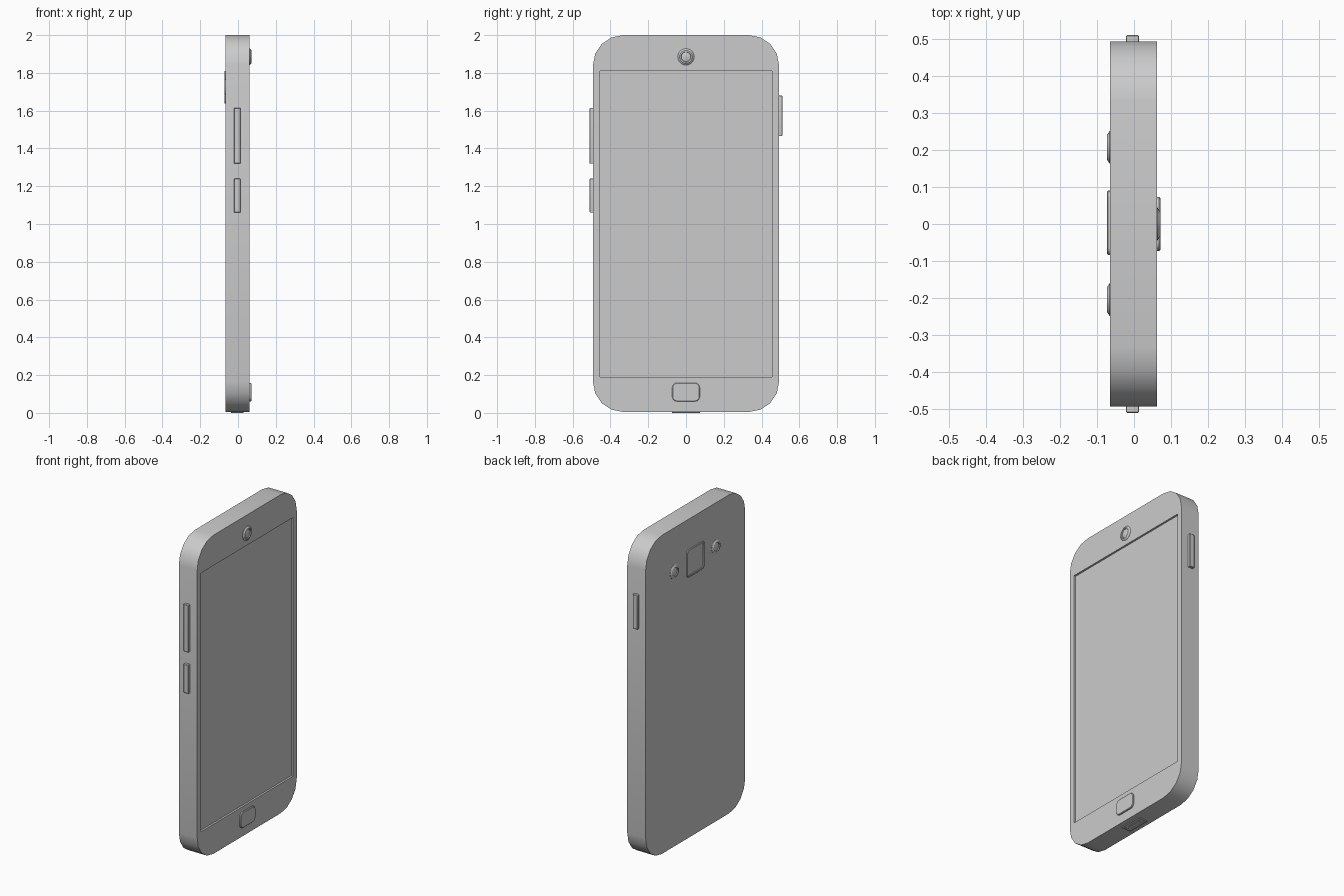
import bpy, bmesh, math
from mathutils import Vector

if "Cube" in bpy.data.objects:
    bpy.data.objects.remove(bpy.data.objects["Cube"])

# Each side maps (u, v, d) to world axes; d points out of the phone
SIDES = {
    "front": lambda u, v, d: (d, u, v),
    "back": lambda u, v, d: (-d, u, v),
    "left": lambda u, v, d: (u, -d, v),
    "right": lambda u, v, d: (u, d, v),
    "bottom": lambda u, v, d: (u, v, -d),
}


def outline(hu, hv, r, seg):
    """Rounded rectangle with seg facets per corner."""
    pts = []
    for i, (su, sv) in enumerate([(1, 1), (-1, 1), (-1, -1), (1, -1)]):
        for k in range(seg + 1):
            a = math.pi / 2 * (i + k / seg)
            pts.append((su * (hu - r) + r * math.cos(a), sv * (hv - r) + r * math.sin(a)))
    return pts


def loft(name, side, centre, loops, seg=4):
    """Skin rounded rectangles (half u, half v, radius, depth[, dv]) and cap both ends."""
    bm = bmesh.new()
    rings = []
    for hu, hv, r, d, *dv in loops:
        off = dv[0] if dv else 0
        rings.append([bm.verts.new(SIDES[side](centre[0] + u, centre[1] + off + v, d))
                      for u, v in outline(hu, hv, r, seg)])
    for a, b in zip(rings, rings[1:]):
        for i in range(len(a)):
            j = (i + 1) % len(a)
            bm.faces.new((a[i], a[j], b[j], b[i]))
    bm.faces.new(rings[0])
    bm.faces.new(rings[-1])
    bmesh.ops.remove_doubles(bm, verts=bm.verts, dist=1e-5)
    bmesh.ops.recalc_face_normals(bm, faces=bm.faces)
    me = bpy.data.meshes.new(name)
    bm.to_mesh(me)
    bm.free()
    ob = bpy.data.objects.new(name, me)
    bpy.context.collection.objects.link(ob)
    bpy.context.view_layer.objects.active = ob
    bpy.ops.object.select_all(action='DESELECT')
    ob.select_set(True)
    bpy.ops.object.shade_smooth_by_angle(angle=math.radians(30))
    return ob


def button(name, side, centre, hu, hv, r, base, top, bevel=0.003):
    loft(name, side, centre, [(hu, hv, r, base - 0.01), (hu, hv, r, top - bevel),
                              (hu - bevel, hv - bevel, max(r - bevel, 0.001), top)])


def lens(name, side, centre, base, top):
    profile = [(0.044, base - 0.005), (0.044, base + 0.001), (0.034, top), (0.027, top),
               (0.025, top - 0.005), (0.017, top - 0.003), (0.008, top - 0.001)]
    loft(name, side, centre, [(r, r, r, d) for r, d in profile], seg=5)


FRONT, BACK, EDGE = 0.062, 0.065, 0.493

# Body with recessed screen
loft("body", "front", (0, 1.0025), [
    (EDGE, 0.9975, 0.16, -BACK), (EDGE, 0.9975, 0.16, FRONT),
    (0.456, 0.81, 0, FRONT, -0.0025), (0.456, 0.81, 0, FRONT - 0.012, -0.0025)])

# Front camera and home button
lens("front_camera", "front", (0, 1.885), FRONT, 0.071)
button("home_button", "front", (0, 0.11), 0.073, 0.049, 0.025, FRONT, 0.071)

# Side buttons
for name, side, z, half in [("volume_button", "left", 1.467, 0.148),
                            ("mute_button", "left", 1.15, 0.09),
                            ("power_button", "right", 1.572, 0.107)]:
    button(name, side, (-0.004, z), 0.017, half, 0.003, EDGE, 0.51)

# Back camera: rim around a slightly sunk window
loft("back_camera", "back", (0.003, 1.725), [
    (0.087, 0.086, 0.02, BACK - 0.005), (0.087, 0.086, 0.02, 0.07), (0.084, 0.083, 0.018, 0.0725),
    (0.076, 0.075, 0.014, 0.0725), (0.074, 0.073, 0.012, 0.069)])

# Flash and sensor on both sides of the camera
for name, y in [("flash", 0.207), ("sensor", -0.204)]:
    lens(name, "back", (y, 1.725), BACK, 0.0725)

# Charging port: rim, sunk floor and tongue
loft("port_rim", "bottom", (-0.003, 0), [
    (0.033, 0.075, 0.006, -0.015), (0.033, 0.075, 0.006, -0.001), (0.032, 0.074, 0.005, 0),
    (0.023, 0.064, 0.004, 0), (0.023, 0.064, 0.004, -0.004)])
button("port_tongue", "bottom", (-0.003, 0), 0.009, 0.045, 0.003, -0.006, -0.001, 0.001)
